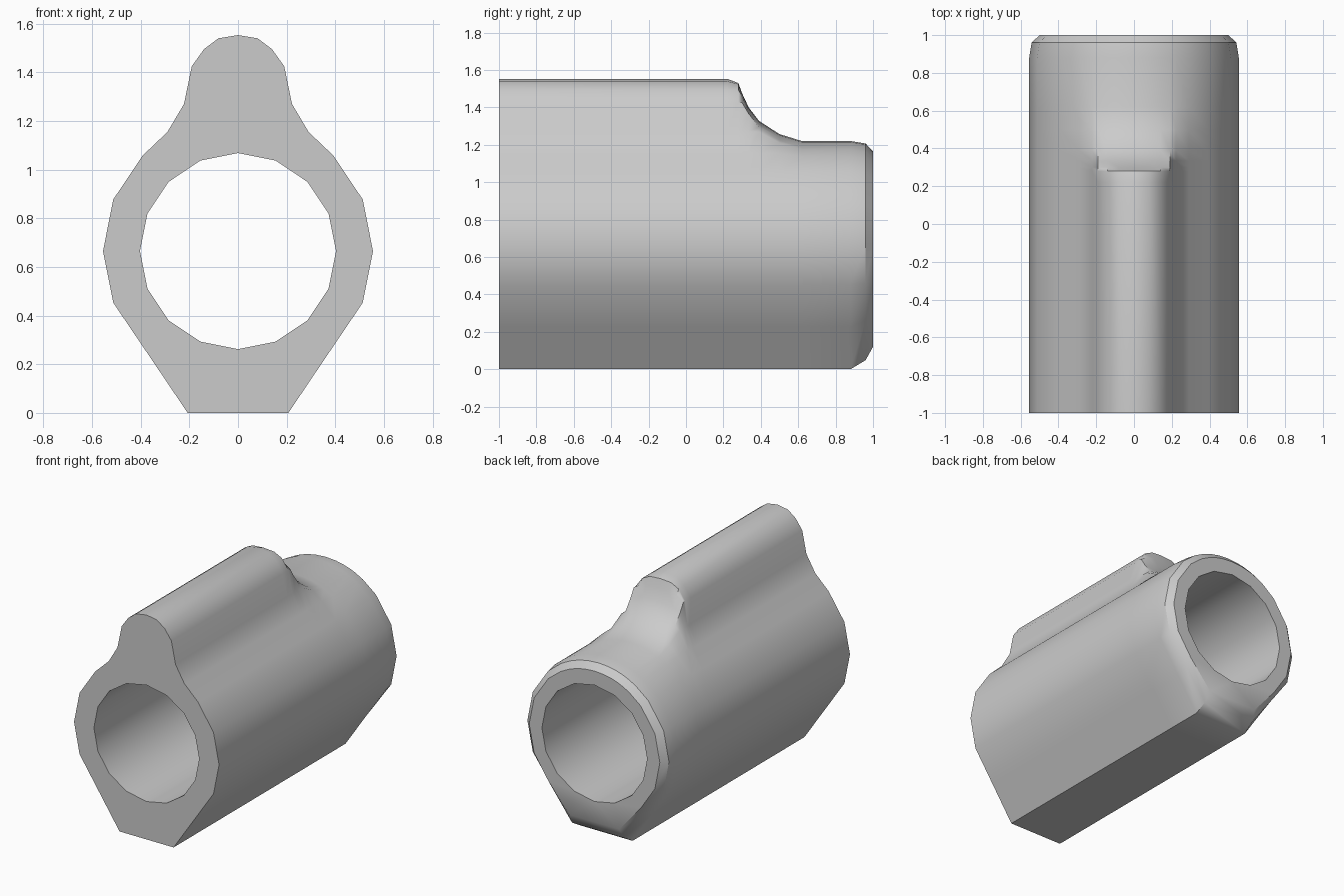
import bpy, bmesh, math

if "Cube" in bpy.data.objects:
    bpy.data.objects.remove(bpy.data.objects["Cube"], do_unlink=True)

R_OUT, R_BORE, AXIS_Z = 0.555, 0.403, 0.665

# Half section: foot corner, flank, barrel, fillet and ridge (x, z)
FOOT = [(0.207, 0.0), (0.36, 0.227)]
BARREL = [(R_OUT * math.cos(math.radians(a)), AXIS_Z + R_OUT * math.sin(math.radians(a)))
          for a in (-22.5, 0, 22.5, 45)]
RIDGE = [(0.29, 1.155), (0.222, 1.27), (0.19, 1.425), (0.14, 1.495), (0.08, 1.54), (0, 1.553)]

# Along the length: (y, ridge height above barrel, barrel radius, foot blend)
STATIONS = [(-1, 0.34, R_OUT, 0), (0.22, 0.34, R_OUT, 0), (0.28, 0.31, R_OUT, 0),
            (0.30, 0.255, R_OUT, 0), (0.335, 0.18, R_OUT, 0), (0.39, 0.108, R_OUT, 0),
            (0.50, 0.037, R_OUT, 0), (0.62, 0, R_OUT, 0), (0.88, 0, R_OUT, 0),
            (0.96, 0, 0.542, 0.4), (1, 0, 0.5, 1)]
FOOT_END = [(0.19, 0.12), (0.354, 0.311)]


def section(y, height, radius, blend):
    """Closed outline of the body at one station."""
    s = radius / R_OUT
    half = [(a + (c - a) * blend, b + (d - b) * blend)
            for (a, b), (c, d) in zip(FOOT, FOOT_END)]
    half += [(x * s, AXIS_Z + (z - AXIS_Z) * s) for x, z in BARREL]
    for x, z in RIDGE:
        x *= s
        barrel_z = AXIS_Z + math.sqrt(radius ** 2 - x ** 2)
        half.append((x, min(z, barrel_z + height)))
    return [(x, y, z) for x, z in half] + [(-x, y, z) for x, z in half[-2::-1]]


def bridge(bm, rings):
    """Skin consecutive rings with quads."""
    for a, b in zip(rings, rings[1:]):
        for i in range(len(a)):
            j = (i + 1) % len(a)
            bm.faces.new((a[i], a[j], b[j], b[i]))


def ring_edges(bm, ring):
    return [bm.edges.get((ring[i - 1], ring[i])) for i in range(len(ring))]


bm = bmesh.new()

# Outer skin
outer = [[bm.verts.new(p) for p in section(*s)] for s in STATIONS]
bridge(bm, outer)

# Through bore
bore = [[bm.verts.new((R_BORE * math.cos(i * math.pi / 8), y,
                       AXIS_Z + R_BORE * math.sin(i * math.pi / 8))) for i in range(16)]
        for y in (-1, 1)]
bridge(bm, bore)

# Flat end faces around the bore
for k in (0, -1):
    bmesh.ops.triangle_fill(bm, use_beauty=True,
                            edges=ring_edges(bm, outer[k]) + ring_edges(bm, bore[k]))
bmesh.ops.recalc_face_normals(bm, faces=bm.faces)

mesh = bpy.data.meshes.new("ridged_sleeve")
bm.to_mesh(mesh)
bm.free()
sleeve = bpy.data.objects.new("ridged_sleeve", mesh)
bpy.context.collection.objects.link(sleeve)

# Plain grey
grey = bpy.data.materials.new("plain_grey")
grey.use_nodes = True
colour = (0.6, 0.6, 0.6, 1)
grey.diffuse_color = colour
grey.node_tree.nodes["Principled BSDF"].inputs["Base Color"].default_value = colour
mesh.materials.append(grey)

# Smooth barrel, crisp corners
bpy.ops.object.select_all(action='DESELECT')
sleeve.select_set(True)
bpy.context.view_layer.objects.active = sleeve
bpy.ops.object.shade_smooth_by_angle(angle=math.radians(35))
